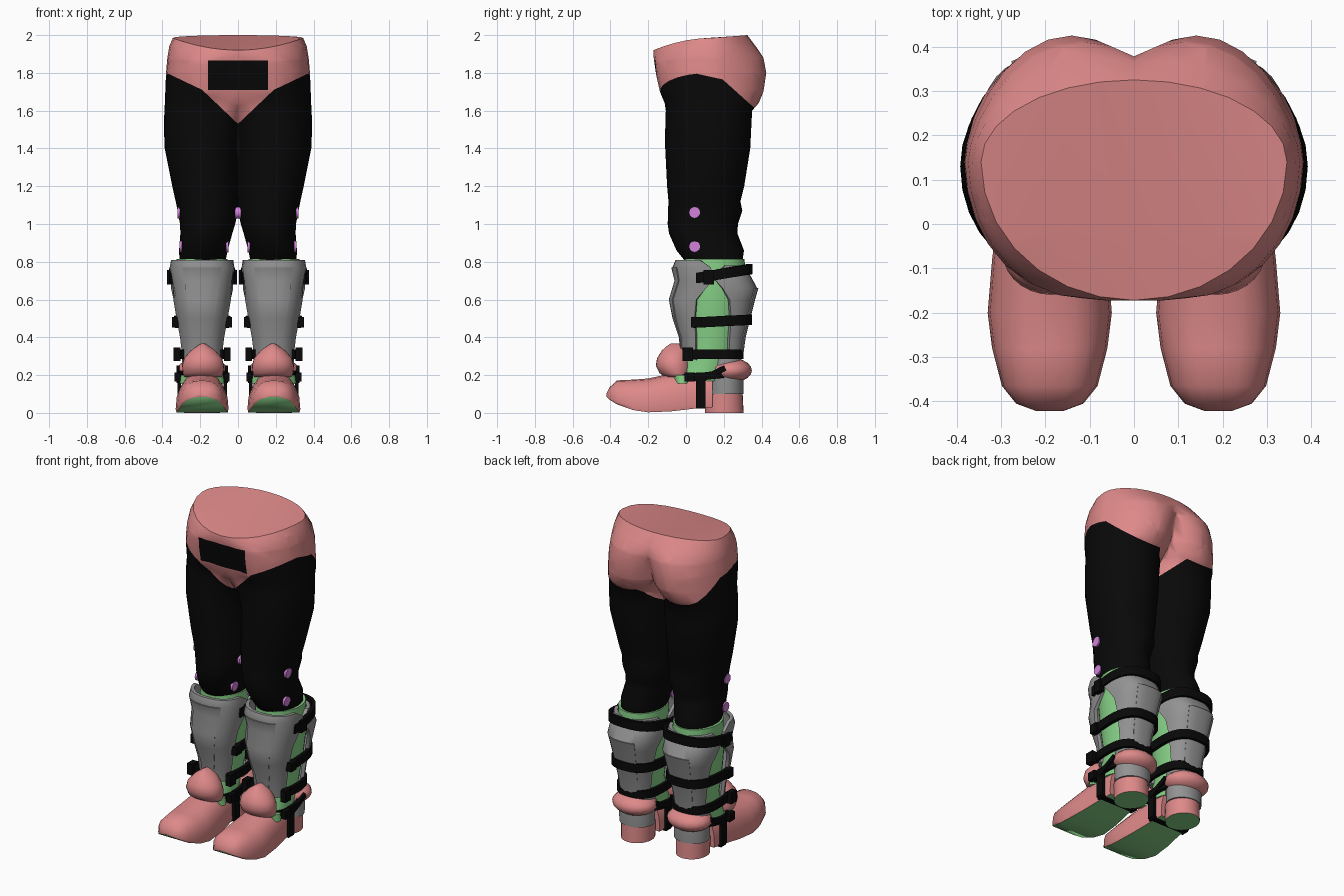
import bpy, bmesh, math
from mathutils import Matrix, Vector

if "Cube" in bpy.data.objects:
    bpy.data.objects.remove(bpy.data.objects["Cube"])

CX = 0.19  # centre line of one leg


def material(name, rgb):
    m = bpy.data.materials.new(name)
    m.diffuse_color = (*rgb, 1)
    m.use_nodes = True
    m.node_tree.nodes["Principled BSDF"].inputs["Base Color"].default_value = m.diffuse_color
    return m


PINK = material("pink", (0.73, 0.25, 0.25))
BLACK = material("black", (0.0025, 0.0025, 0.0025))
GREY = material("grey", (0.29, 0.29, 0.29))
GREEN = material("green", (0.24, 0.63, 0.24))
PURPLE = material("purple", (0.64, 0.22, 0.70))


def finish(name, bm, mats, rule=None, angle=40):
    """Clean up, colour by rule, smooth with sharp edges, mirror to the other leg."""
    bmesh.ops.remove_doubles(bm, verts=bm.verts, dist=0.0005)
    bmesh.ops.recalc_face_normals(bm, faces=bm.faces)
    bm.normal_update()
    for f in bm.faces:
        f.smooth = True
        f.material_index = rule(f) if rule else 0
    # drop the hidden wall on the middle plane
    wall = [f for f in bm.faces if all(v.co.x < 0.0004 for v in f.verts)]
    bmesh.ops.delete(bm, geom=wall, context='FACES')
    for e in bm.edges:
        e.smooth = e.calc_face_angle(0) < math.radians(angle)
    me = bpy.data.meshes.new(name)
    bm.to_mesh(me)
    bm.free()
    for m in mats:
        me.materials.append(m)
    ob = bpy.data.objects.new(name, me)
    bpy.context.collection.objects.link(ob)
    ob.modifiers.new("mirror", 'MIRROR').merge_threshold = 0.0005
    return ob


def loft(rings):
    bm = bmesh.new()
    loops = [[bm.verts.new(p) for p in r] for r in rings]
    n = len(loops[0])
    for a, b in zip(loops, loops[1:]):
        for i in range(n):
            j = (i + 1) % n
            bm.faces.new((a[i], a[j], b[j], b[i]))
    bm.faces.new(loops[0])
    bm.faces.new(loops[-1])
    return bm


def power(v, p):
    return math.copysign(abs(v) ** p, v)


def ring(z, x0, x1, y0, y1, fill=0, drop=0, lift=0, cy=None, pinch=1, n=28):
    """Closed oval cut off at x = 0; fill joins its front to one belly across both
    halves, drop lowers the front, lift raises the back, pinch narrows the back."""
    cx, rx = (x0 + x1) / 2, (x1 - x0) / 2
    cy = (y0 + y1) / 2 if cy is None else cy
    pts = []
    for i in range(n):
        a = 2 * math.pi * i / n
        c, s = math.cos(a), math.sin(a)
        x = cx + rx * c
        if x < 0:  # slide to where the oval meets the middle plane
            x, s = 0, math.copysign(math.sqrt(max(0, 1 - (cx / rx) ** 2)), s)
        if s < 0 and fill:
            belly = -math.sqrt(max(0, 1 - (x / x1) ** 2))
            s += (min(s, belly) - s) * fill
        if s > 0:
            s = s ** pinch
        y = cy + s * ((y1 - cy) if s > 0 else (cy - y0))
        pts.append(Vector((x, y, z + (lift * s if s > 0 else -drop * s * s))))
    return pts


def arc(z, cy, rx, ry, mid, half, t, tilt=0, n=16, p=0.85):
    """Open curved band section with thickness t, around the leg centre."""
    def pt(a, d):
        s = power(math.sin(a), p)
        return Vector((CX + (rx - d) * power(math.cos(a), p),
                       cy + (ry - d) * s, z + tilt * ry * s))
    angs = [math.radians(mid - half + 2 * half * i / n) for i in range(n + 1)]
    return [pt(a, 0) for a in angs] + [pt(a, t) for a in reversed(angs)]


def box(bm, centre, size, rot_x=0):
    m = (Matrix.Translation(centre) @ Matrix.Rotation(rot_x, 4, 'X')
         @ Matrix.Diagonal((*size, 1)))
    bmesh.ops.create_cube(bm, size=1, matrix=m)


# hips and stockings: one half, cut along the leg opening and the waist patch
legs = [
    (0.81, 0.065, 0.31, -0.01, 0.30), (0.86, 0.055, 0.312, -0.05, 0.307),
    (0.95, 0.03, 0.305, -0.09, 0.272), (1.0, 0.015, 0.307, -0.097, 0.275),
    (1.07, 0, 0.32, -0.095, 0.298), (1.12, -0.002, 0.33, -0.093, 0.288),
    (1.2, -0.004, 0.348, -0.10, 0.308), (1.4, -0.006, 0.388, -0.11, 0.34),
    (1.50, -0.008, 0.392, -0.11, 0.345, 0.3), (1.60, -0.015, 0.390, -0.107, 0.35, 0.8),
]
hips = [
    (1.64, -0.03, 0.387, -0.113, 0.385, 1), (1.70, -0.07, 0.385, -0.138, 0.41, 1),
    (1.80, -0.10, 0.381, -0.158, 0.425, 1, 0.01), (1.88, -0.15, 0.374, -0.168, 0.41, 1, 0.02),
    (1.94, -0.25, 0.364, -0.173, 0.37, 1, 0.045),
    (1.985, -0.345, 0.345, -0.172, 0.325, 0, 0.065, 0.015),
]
pinches = [1.1, 1.2, 1.3, 1.25, 1.1, 1]
bm = loft([ring(*r, cy=0.13 if r[0] > 1.3 else None) for r in legs]
          + [ring(*r, cy=0.14, pinch=p) for r, p in zip(hips, pinches)])
openings = [((0, 0, 1.53), (-0.95, 0, 1)), ((0, 0, 1.62), (-0.475, 0, 1)),
            ((0, 0.05, 1.797), (0, 0.22, 1)), ((0, 0.2, 1.76), (0, 0.9, 1))]
patch = [((0.16, 0, 0), (1, 0, 0)), ((0, 0, 1.71), (0, 0, 1)), ((0, 0, 1.865), (0, 0, 1))]
for co, no in openings + patch:
    bmesh.ops.bisect_plane(bm, geom=bm.verts[:] + bm.edges[:] + bm.faces[:],
                           plane_co=co, plane_no=no)


def body_rule(f):
    c = f.calc_center_median()
    if c.y < 0 and c.x < 0.16 and 1.71 < c.z < 1.865:
        return 1
    return 0 if any((c - Vector(co)).dot(Vector(no)) > 0 for co, no in openings) else 1


finish("hips_and_stockings", bm, [PINK, BLACK], body_rule, 50)

# knee dots, outer and inner side
bm = bmesh.new()
for x, z in ((0.314, 1.06), (0.304, 0.88), (0.008, 1.06), (0.057, 0.88)):
    m = Matrix.Translation((x, 0.045, z)) @ Matrix.Rotation(math.pi / 2, 4, 'Y')
    bmesh.ops.create_cone(bm, cap_ends=True, segments=12, radius1=0.03,
                          radius2=0.03, depth=0.014, matrix=m)
finish("knee_dots", bm, [PURPLE])

# green lower leg and the sock edge showing above the shoe
leg = [(0.17, 0.09, 0.29, -0.05, 0.20), (0.24, 0.09, 0.29, -0.03, 0.25),
       (0.35, 0.085, 0.295, 0.01, 0.27), (0.5, 0.065, 0.315, -0.01, 0.30),
       (0.65, 0.05, 0.33, -0.02, 0.32), (0.815, 0.055, 0.325, -0.01, 0.31)]
finish("lower_leg", loft([ring(*r) for r in leg]), [GREEN])
edge = [(0.155, 0.072, 0.308, -0.07, 0.03), (0.20, 0.078, 0.302, -0.085, 0.04)]
finish("sock_edge", loft([ring(*r) for r in edge]), [GREEN])

# shin guard with raised middle panel: height, half width, depth, half angle
shin = [(0.28, 0.108, 0.12, 70), (0.4, 0.122, 0.132, 72), (0.5, 0.14, 0.165, 74),
        (0.6, 0.155, 0.185, 79), (0.7, 0.16, 0.155, 102), (0.77, 0.172, 0.172, 98),
        (0.81, 0.166, 0.155, 82)]
finish("shin_guard", loft([arc(z, 0.1, rx, ry, -90, h, 0.02) for z, rx, ry, h in shin]),
       [GREY])
finish("shin_panel", loft([arc(z, 0.1, rx + 0.004, ry + 0.006, -90, 14 + 40 * (z - 0.28),
                               0.012, n=8) for z, rx, ry, h in shin[:-1]]), [GREY])

# calf guard and its raised spine
calf = [(0.29, 0.112, 0.155, 62), (0.4, 0.125, 0.17, 64), (0.5, 0.14, 0.195, 66),
        (0.6, 0.157, 0.22, 72), (0.66, 0.166, 0.237, 82), (0.72, 0.163, 0.205, 90),
        (0.78, 0.155, 0.17, 72)]
finish("calf_guard", loft([arc(z, 0.14, rx, ry, 90, h, 0.02, p=0.75) for z, rx, ry, h in calf]),
       [GREY])
finish("calf_spine", loft([arc(z, 0.14, rx + 0.004, ry + 0.006, 90, 24, 0.012, n=8, p=0.75)
                           for z, rx, ry, h in calf[:5]]), [GREY])

# straps: height, centre y, half width, depth, tilt, half angle, band height
straps = [(0.728, 0.14, 0.176, 0.212, 0.16, 108, 0.055),
          (0.483, 0.14, 0.150, 0.210, 0.05, 112, 0.055),
          (0.31, 0.13, 0.135, 0.175, 0.0, 128, 0.05),
          (0.195, 0.10, 0.132, 0.14, 0.1, 150, 0.04)]
for i, (z, cy, rx, ry, tilt, half, h) in enumerate(straps):
    rows = [arc(z + s * h / 2, cy, rx, ry, 90, half, 0.02, tilt, 24, 0.75) for s in (-1, 1)]
    finish(f"strap_{i + 1}", loft(rows), [BLACK])

# buckles and the stirrup strap under the foot
bm = bmesh.new()
for s in (-1, 1):
    for dx, y, z, w, h in ((0.170, 0.12, 0.718, 0.03, 0.075), (0.142, 0.055, 0.48, 0.035, 0.055),
                           (0.133, 0.01, 0.31, 0.035, 0.07), (0.13, 0.02, 0.19, 0.03, 0.05)):
        box(bm, (CX + s * dx, y, z), (w, 0.055, h))
    box(bm, (CX + s * 0.122, 0.078, 0.125), (0.018, 0.05, 0.18))
    box(bm, (CX + s * 0.128, 0.14, 0.205), (0.016, 0.15, 0.03), 0.45)
box(bm, (CX, 0.078, 0.03), (0.25, 0.05, 0.012))
finish("buckles_and_stirrup", bm, [BLACK])

# pointed ankle cap on the instep
cap = [(0.19, 0.085, 0.285, -0.11, 0.02), (0.21, 0.078, 0.292, -0.14, 0.03),
       (0.25, 0.074, 0.296, -0.16, 0.03), (0.29, 0.085, 0.285, -0.153, 0.02),
       (0.33, 0.12, 0.25, -0.128, 0.01), (0.355, 0.155, 0.215, -0.10, 0.0),
       (0.367, 0.175, 0.195, -0.08, -0.03)]
finish("ankle_cap", loft([ring(*r) for r in cap]), [PINK], angle=60)

# padded heel cap
bm = bmesh.new()
bmesh.ops.create_uvsphere(bm, u_segments=16, v_segments=10, radius=1, matrix=Matrix.Translation(
    (CX, 0.235, 0.225)) @ Matrix.Diagonal((0.137, 0.114, 0.066, 1)))
finish("heel_cap", bm, [PINK])

# shoe: domed sections along y, with a green underside
shoe = [(-0.422, 0.03, 0.085, 0.10), (-0.405, 0.076, 0.07, 0.135),
        (-0.365, 0.108, 0.045, 0.172), (-0.28, 0.130, 0.015, 0.176),
        (-0.20, 0.14, 0.003, 0.182), (-0.08, 0.13, 0.008, 0.208),
        (0.04, 0.115, 0.022, 0.225), (0.14, 0.105, 0.03, 0.22)]
rings = []
for y, w, zb, zt in shoe:
    r = [Vector((CX + w * power(math.cos(a), 0.8), y,
                 zb + (zt - zb) * (0.1 + 0.9 * max(0, math.sin(a)) ** 0.8)))
         for a in (math.pi * i / 10 for i in range(11))]
    rings.append(r + [Vector((CX - w * 0.97, y, zb)), Vector((CX + w * 0.97, y, zb))])
finish("shoe", loft(rings), [PINK, GREEN], lambda f: 1 if f.normal.z < -0.5 else 0, 60)

# block heel with green underside and grey heel counter
heel = [(0.0, 0.095, 0.285, 0.1, 0.305), (0.1, 0.092, 0.288, 0.1, 0.3)]
finish("heel", loft([ring(*r) for r in heel]), [PINK, GREEN],
       lambda f: 1 if f.normal.z < -0.5 else 0)
counter = [(0.1, 0.084, 0.296, 0.12, 0.305), (0.22, 0.08, 0.30, 0.12, 0.305),
           (0.31, 0.085, 0.295, 0.13, 0.29)]
finish("heel_counter", loft([ring(*r) for r in counter]), [GREY])
